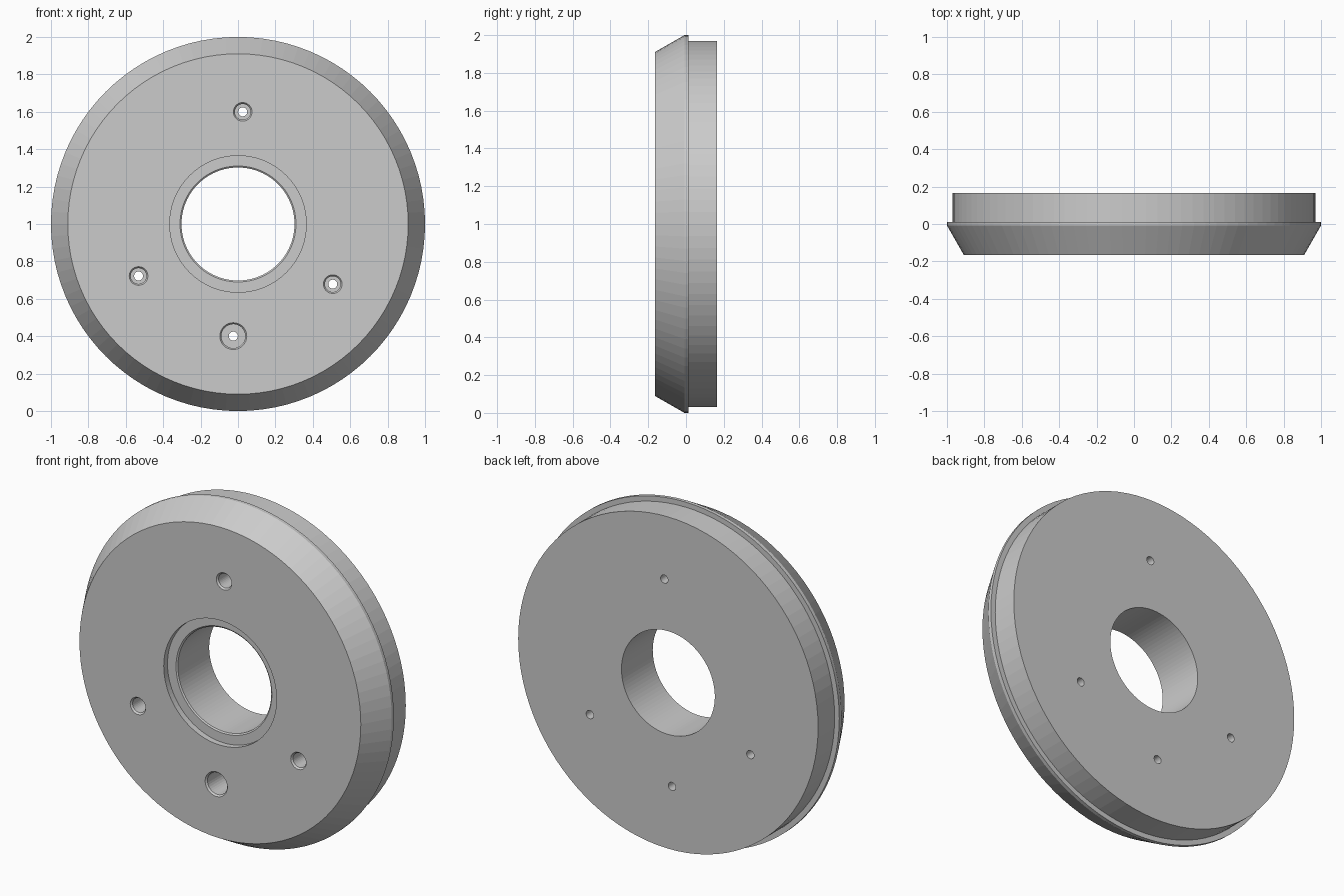
import bpy, bmesh, math
from mathutils import Matrix

if "Cube" in bpy.data.objects:
    bpy.data.objects.remove(bpy.data.objects["Cube"])


def lathe(name, profile, steps, loc):
    """Revolve a closed (radius, y) outline around the y axis."""
    bm = bmesh.new()
    verts = [bm.verts.new((r, y, 0)) for r, y in profile]
    edges = [bm.edges.new((verts[i], verts[(i + 1) % len(verts)]))
             for i in range(len(verts)) if profile[i][0] + profile[(i + 1) % len(verts)][0] > 0]
    bmesh.ops.spin(bm, geom=verts + edges, axis=(0, 1, 0), cent=(0, 0, 0),
                   angle=math.tau, steps=steps, use_merge=False)
    bmesh.ops.remove_doubles(bm, verts=bm.verts, dist=1e-5)
    bmesh.ops.recalc_face_normals(bm, faces=bm.faces)
    mesh = bpy.data.meshes.new(name)
    bm.to_mesh(mesh)
    bm.free()
    ob = bpy.data.objects.new(name, mesh)
    ob.location = loc
    bpy.context.collection.objects.link(ob)
    return ob


# Disc: bevelled front, thin flange, stepped back, recessed central bore
disc = lathe("flanged_disc", [
    (0.365, -0.165), (0.91, -0.165), (1.0, -0.008), (1.0, 0.012),
    (0.97, 0.012), (0.97, 0.165), (0.302, 0.165),
    (0.302, -0.124), (0.31, -0.13), (0.365, -0.13)], 96, (0, 0, 1))


# Counterbored bolt holes: three alike and one larger, on one pitch circle
def bolt_hole(angle, head_r):
    a = math.radians(angle)
    profile = [(0, -0.2), (head_r + 0.008, -0.2), (head_r + 0.008, -0.165),
               (head_r, -0.155), (head_r, 0.02), (0.024, 0.02), (0.024, 0.2), (0, 0.2)]
    cutter = lathe("bolt_hole_cutter", profile, 32,
                   (0.6 * math.cos(a), 0, 1 + 0.6 * math.sin(a)))
    cutter.hide_render = True
    mod = disc.modifiers.new("bolt_hole", 'BOOLEAN')
    mod.object = cutter
    mod.operation = 'DIFFERENCE'
    mod.solver = 'EXACT'
    bpy.context.view_layer.objects.active = disc
    bpy.ops.object.modifier_apply(modifier=mod.name)
    bpy.data.objects.remove(cutter)


for angle, head_r in [(87.6, 0.042), (207.6, 0.042), (327.6, 0.042), (267.6, 0.064)]:
    bolt_hole(angle, head_r)
